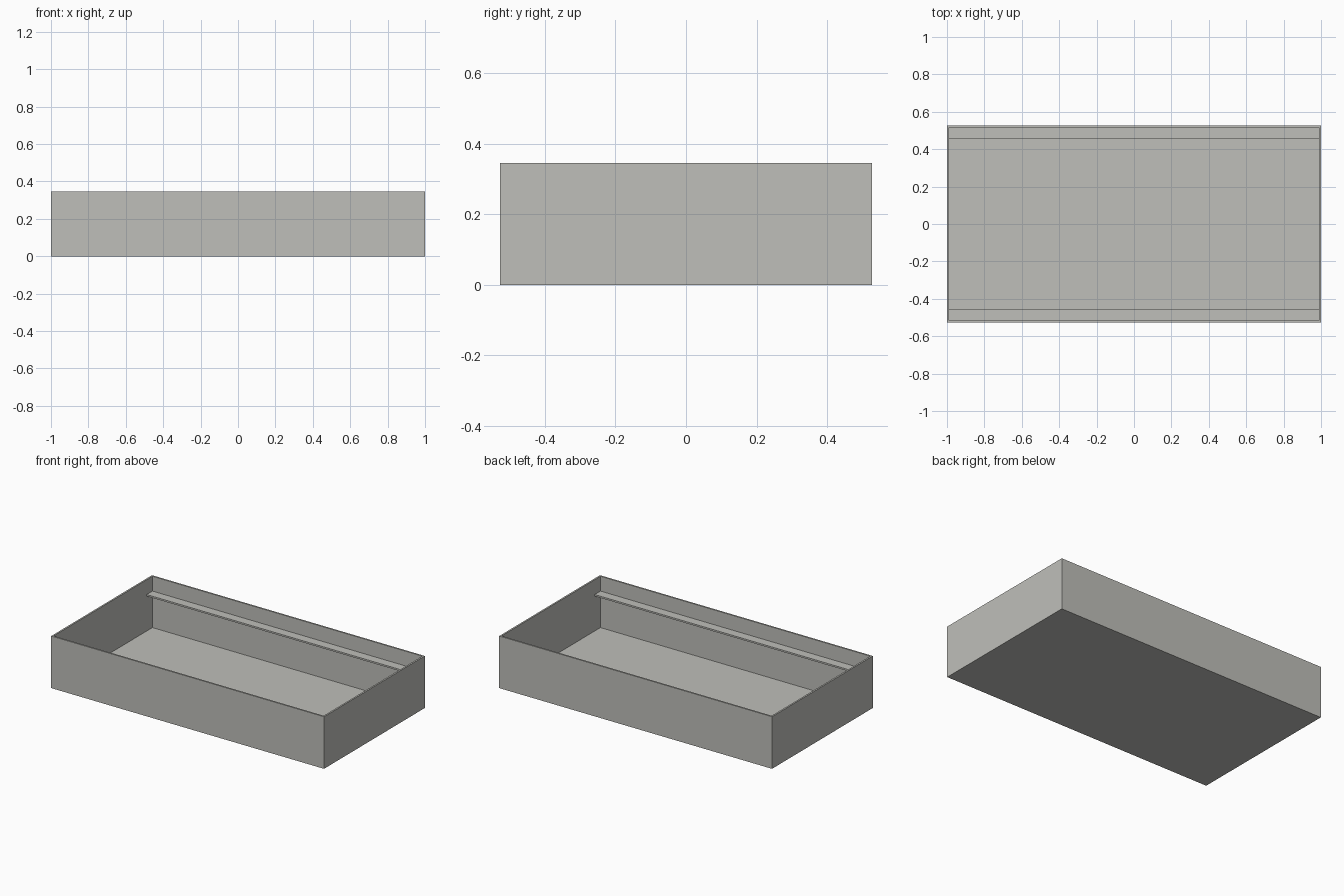
import bpy

cube = bpy.data.objects.get("Cube")
if cube:
    bpy.data.objects.remove(cube, do_unlink=True)

LENGTH, WIDTH, HEIGHT = 2.0, 1.055, 0.345
WALL, FLOOR = 0.011, 0.005
LEDGE_DEPTH, LEDGE_TOP = 0.06, 0.247

grey = bpy.data.materials.new("warm grey")
grey.use_nodes = True
colour = (0.52, 0.52, 0.49, 1)
grey.diffuse_color = colour
grey.node_tree.nodes["Principled BSDF"].inputs["Base Color"].default_value = colour


def box(name, low, high):
    """Add a box spanning two opposite corners."""
    centre = [(a + b) / 2 for a, b in zip(low, high)]
    bpy.ops.mesh.primitive_cube_add(size=1, location=centre)
    obj = bpy.context.object
    obj.name = name
    obj.scale = [b - a for a, b in zip(low, high)]
    bpy.ops.object.transform_apply(location=True, rotation=False, scale=True)
    obj.data.materials.append(grey)
    return obj


hx, hy = LENGTH / 2, WIDTH / 2
ix, iy = hx - WALL, hy - WALL

# Open tray: a solid block hollowed from above, leaving thin walls and floor
tray = box("tray", (-hx, -hy, 0), (hx, hy, HEIGHT))
cavity = box("tray_cavity_cutter", (-ix, -iy, FLOOR), (ix, iy, HEIGHT + 0.1))
cavity.hide_render = True
cavity.hide_viewport = True
cut = tray.modifiers.new("hollow", "BOOLEAN")
cut.operation = "DIFFERENCE"
cut.solver = "EXACT"
cut.object = cavity

# Support ledges along the inside of both long walls
for name, side in (("front_ledge", -1), ("back_ledge", 1)):
    ys = sorted((side * iy, side * (iy - LEDGE_DEPTH)))
    box(name, (-ix, ys[0], LEDGE_TOP - WALL), (ix, ys[1], LEDGE_TOP))
